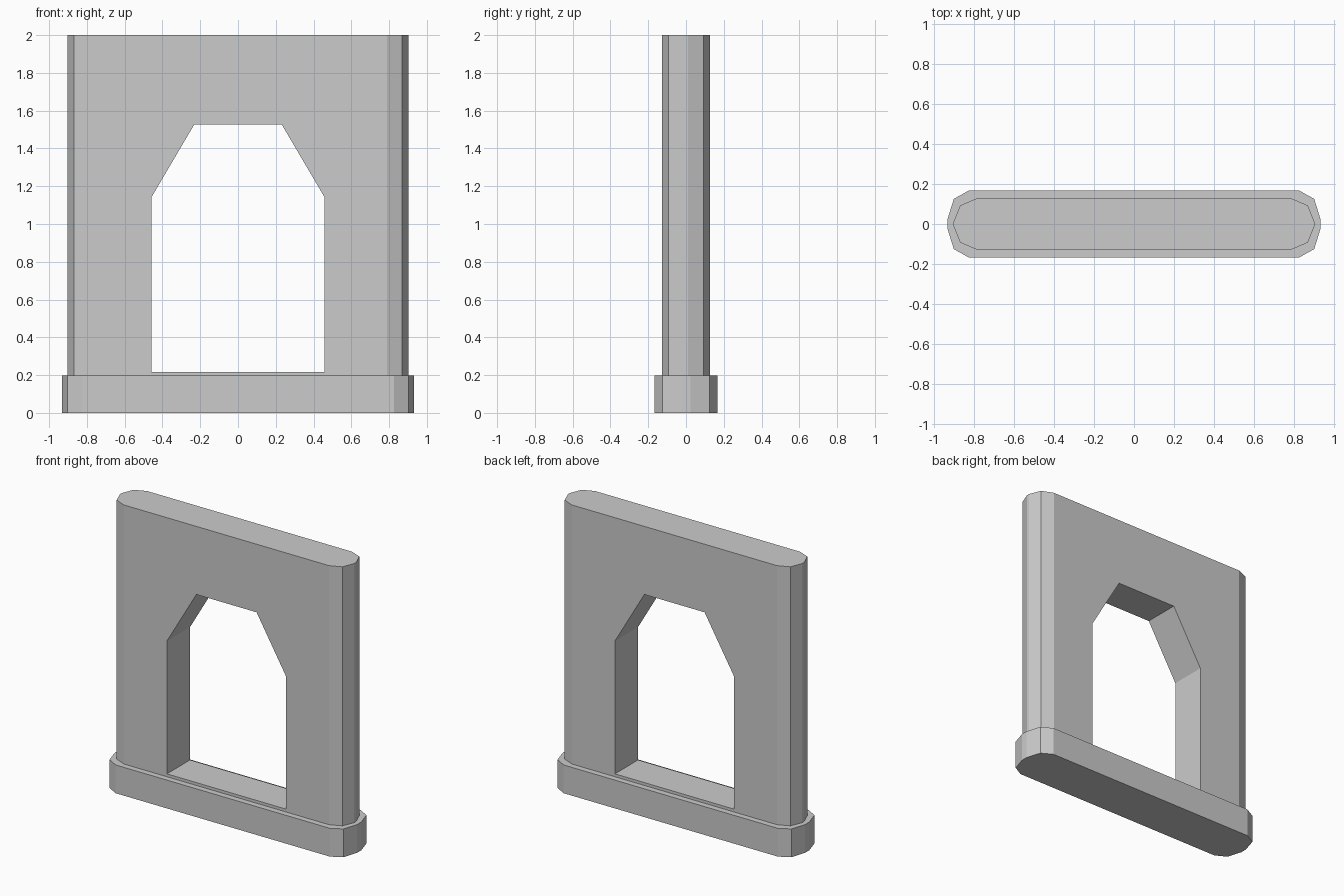
import bpy, bmesh
from math import sin, cos, pi

cube = bpy.data.objects.get("Cube")
if cube:
    bpy.data.objects.remove(cube, do_unlink=True)

stone = bpy.data.materials.new("grey_stone")
stone.use_nodes = True
GREY = (0.6, 0.6, 0.6, 1)
stone.diffuse_color = GREY
stone.node_tree.nodes["Principled BSDF"].inputs["Base Color"].default_value = GREY


def prism(name, points, shift):
    """Extrude a closed outline of 3D points along a vector."""
    bm = bmesh.new()
    face = bm.faces.new([bm.verts.new(p) for p in points])
    ext = bmesh.ops.extrude_face_region(bm, geom=[face])
    moved = [v for v in ext["geom"] if isinstance(v, bmesh.types.BMVert)]
    bmesh.ops.translate(bm, verts=moved, vec=shift)
    bmesh.ops.recalc_face_normals(bm, faces=bm.faces)
    mesh = bpy.data.meshes.new(name)
    bm.to_mesh(mesh)
    bm.free()
    mesh.materials.append(stone)
    obj = bpy.data.objects.new(name, mesh)
    bpy.context.collection.objects.link(obj)
    return obj


def rounded_outline(half_x, half_y, rx, ry, z):
    """Rectangle whose corners are rounded off with two flat segments."""
    pts = []
    for corner, (sx, sy) in enumerate([(1, 1), (-1, 1), (-1, -1), (1, -1)]):
        for step in range(3):
            a = corner * pi / 2 + step * pi / 4
            pts.append((sx * (half_x - rx) + rx * cos(a),
                        sy * (half_y - ry) + ry * sin(a), z))
    return pts


# Plinth and wall
BASE_TOP = 0.197
prism("base_plinth", rounded_outline(0.933, 0.168, 0.108, 0.145, 0), (0, 0, BASE_TOP))
wall = prism("arch_wall", rounded_outline(0.902, 0.127, 0.113, 0.116, BASE_TOP),
             (0, 0, 2 - BASE_TOP))

# Doorway with slanted upper corners
right_half = [(0.458, 0.217), (0.458, 1.142), (0.232, 1.526)]
profile = right_half + [(-x, z) for x, z in reversed(right_half)]
cutter = prism("doorway_cutter", [(x, -0.5, z) for x, z in profile], (0, 1, 0))
cutter.hide_render = True
cutter.hide_set(True)
cut = wall.modifiers.new("doorway", 'BOOLEAN')
cut.operation = 'DIFFERENCE'
cut.solver = 'EXACT'
cut.object = cutter
